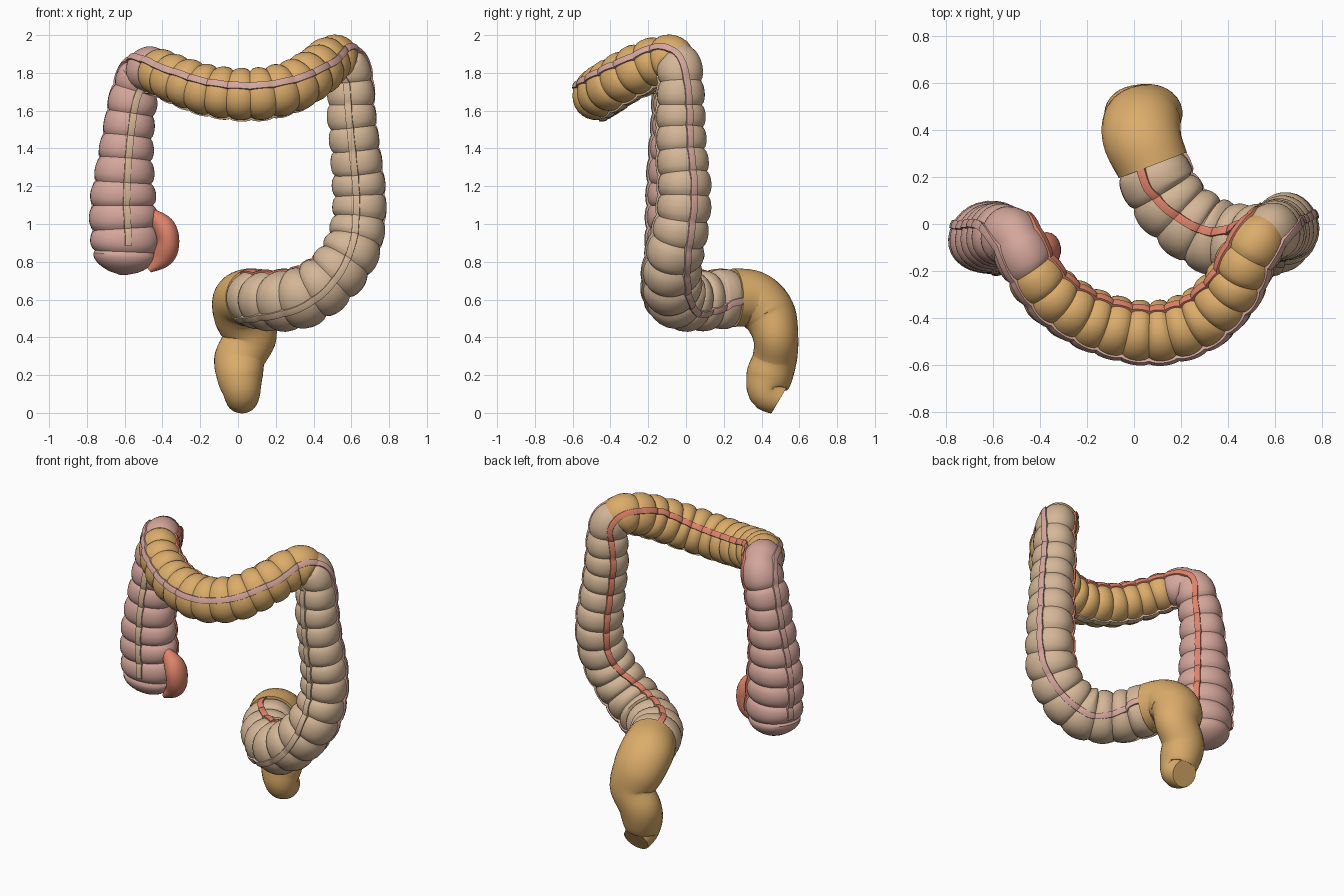
import bpy, bmesh, math
from mathutils import Vector, Quaternion

cube = bpy.data.objects.get("Cube")
if cube:
    bpy.data.objects.remove(cube)


def material(name, rgb):
    """Flat material from an sRGB colour."""
    col = [(c / 255) ** 2.2 for c in rgb] + [1]
    m = bpy.data.materials.new(name)
    m.use_nodes = True
    m.diffuse_color = col
    m.node_tree.nodes["Principled BSDF"].inputs["Base Color"].default_value = col
    return m


PINK = material("dusty pink", (212, 165, 154))
OCHRE = material("ochre", (219, 171, 106))
BEIGE = material("beige", (211, 181, 150))
RED = material("salmon red", (222, 130, 106))

# Centre line of each section: x, y, z, radius, optional sideways stretch
ascending = [(-.61, -.06, .73, .15, 1.15), (-.6, -.06, .9, .153, 1.18), (-.61, -.06, 1.1, .15, 1.18),
             (-.6, -.06, 1.3, .142, 1.08), (-.58, -.05, 1.5, .135), (-.55, -.05, 1.68, .128),
             (-.5, -.07, 1.8, .122)]
transverse = [(-.44, -.19, 1.81, .12), (-.33, -.32, 1.765, .127), (-.15, -.42, 1.705, .133),
              (.08, -.465, 1.685, .137), (.28, -.41, 1.725, .137), (.42, -.27, 1.81, .132),
              (.49, -.13, 1.87, .125)]
descending = [(.55, -.05, 1.86, .12), (.595, -.03, 1.77, .12), (.6, -.03, 1.6, .128),
              (.62, -.025, 1.4, .132), (.64, -.01, 1.2, .14), (.64, -.02, 1.02, .143),
              (.595, -.06, .85, .152), (.48, -.08, .7, .157), (.33, -.05, .61, .162),
              (.2, .04, .595, .158), (.115, .15, .6, .157)]
rectum = [(.08, .25, .61, .155), (.035, .36, .6, .15, 1.12), (.035, .44, .52, .142, 1.16),
          (.06, .475, .4, .12, 1.2), (.01, .47, .29, .118, 1.15), (.01, .44, .19, .122),
          (.02, .43, .11, .1), (.02, .495, .07, .083)]
appendix = [(-.47, -.1, 1.07, .02), (-.39, -.11, .98, .07, .8), (-.37, -.11, .9, .075, .8),
            (-.4, -.1, .82, .055), (-.47, -.1, .755, .015)]

# Direction of the red band at chosen path positions
band_side = {0: (.8, .6, 0), 5: (.8, .6, 0), 8: (.2, .8, .6), 12: (-.1, .75, .67), 14: (-.6, .7, .3),
             16: (-.8, .6, 0), 19: (-.8, .6, 0), 22: (-.1, .1, 1), 25: (-.4, -.1, 1),
             28: (0, 1, .5), 32: (0, 1, .3)}


def spline(points, u):
    """Catmull-Rom point (x, y, z, radius, stretch) at position u."""
    last = len(points) - 1
    i = min(int(u), last - 1)
    t = u - i
    a, b, c, d = [Vector(tuple(points[min(max(k, 0), last)]) + (1,) * (5 - len(points[min(max(k, 0), last)])))
                  for k in range(i - 1, i + 3)]
    return (b * 2 + (c - a) * t + (a * 2 - b * 5 + c * 4 - d) * t * t
            + (b * 3 - a - c * 3 + d) * t ** 3) / 2


def side_at(u):
    keys = sorted(band_side)
    for lo, hi in zip(keys, keys[1:]):
        if u <= hi:
            break
    return Vector(band_side[lo]).lerp(Vector(band_side[hi]), min((u - lo) / (hi - lo), 1))


def frame(points, u, side):
    """Centre, radius, stretch, tangent and normal at u."""
    p = spline(points, u)
    e = .02
    tangent = (spline(points, min(u + e, len(points) - 1)) - spline(points, max(u - e, 0))).to_3d().normalized()
    normal = (side - tangent * side.dot(tangent)).normalized()
    return p.to_3d(), p[3], p[4], tangent, normal


def even_steps(points, u0, u1, count):
    """Positions from u0 to u1 spaced evenly by length, with the length so far."""
    dense = [u0 + (u1 - u0) * i / 600 for i in range(601)]
    total, sums = 0, [0]
    for a, b in zip(dense, dense[1:]):
        total += (spline(points, b) - spline(points, a)).to_3d().length
        sums.append(total)
    out, j = [], 0
    for k in range(count + 1):
        while j < 600 and sums[j] < total * k / count:
            j += 1
        out.append((dense[j], sums[j]))
    return out


def loft(name, rings, mat, angle=35):
    """Skin closed rings into a capped smooth tube."""
    bm = bmesh.new()
    rows = [[bm.verts.new(v) for v in ring] for ring in rings]
    n = len(rows[0])
    for a, b in zip(rows, rows[1:]):
        for i in range(n):
            j = (i + 1) % n
            bm.faces.new((a[i], a[j], b[j], b[i]))
    bm.faces.new(rows[0][::-1])
    bm.faces.new(rows[-1])
    bmesh.ops.recalc_face_normals(bm, faces=bm.faces)
    mesh = bpy.data.meshes.new(name)
    bm.to_mesh(mesh)
    bm.free()
    mesh.materials.append(mat)
    ob = bpy.data.objects.new(name, mesh)
    bpy.context.collection.objects.link(ob)
    bpy.ops.object.select_all(action='DESELECT')
    ob.select_set(True)
    bpy.context.view_layer.objects.active = ob
    bpy.ops.object.shade_smooth_by_angle(angle=math.radians(angle))


def ring_at(fr, radius, lobes, sides=30):
    centre, _, stretch, tangent, normal = fr
    ring = []
    for k in range(sides):
        th = math.tau * k / sides
        off = Quaternion(tangent, th) @ normal * radius * (1 - lobes * math.cos(3 * th))
        off.x *= stretch
        ring.append(centre + off)
    return ring


def band_ring(fr, radius, turn):
    """Thin flat cross-section lying on the wall."""
    centre, _, stretch, tangent, normal = fr
    out = Quaternion(tangent, turn) @ normal
    across = tangent.cross(out)
    base = out * radius
    base.x *= stretch
    return [centre + base + across * w + out * h
            for w, h in ((-.019, -.012), (-.018, .005), (0, .008), (.018, .005), (.019, -.012))]


path = ascending + transverse + descending + rectum
bounds = [0, 7, 14, 25]
sections = [("ascending_colon", PINK, 10), ("transverse_colon", OCHRE, 13), ("descending_colon", BEIGE, 15)]
bands = [("red_band", RED, 0), ("pink_band", PINK, math.tau / 3), ("beige_band", BEIGE, -math.tau / 3)]

# Pouched sections with three lengthwise bands each
for s, (name, mat, pouches) in enumerate(sections):
    body, strips = [], [[], [], []]
    for k, (u, dist) in enumerate(even_steps(path, bounds[s], bounds[s + 1], pouches * 8)):
        fr = frame(path, u, side_at(u))
        bulge = abs(math.sin(math.pi * k / 8)) ** .6
        r = fr[1]
        dome = 1
        if s == 0 and dist < .15:  # rounded blind end
            dome = math.sqrt(max(1 - (1 - dist / .15) ** 2, .01))
        body.append(ring_at(fr, r * (.89 + .13 * bulge) * dome, .025))
        if s or dist > .14:
            for strip, band in zip(strips, bands):
                strip.append(band_ring(fr, r * (.935 + .07 * bulge), band[2]))
    loft(name, body, mat)
    for strip, (label, colour, _) in zip(strips, bands):
        loft(name + "_" + label, strip, colour)

# Smooth rectum with a flat cut end
rings = []
for u, _ in even_steps(path, 25, 32, 48):
    fr = frame(path, u, side_at(u))
    rings.append(ring_at(fr, fr[1], 0))
loft("rectum", rings, OCHRE)

# Small tapering appendix beside the blind end
rings = []
for u, _ in even_steps(appendix, 0, 4, 24):
    fr = frame(appendix, u, Vector((0, 1, 0)))
    rings.append(ring_at(fr, fr[1], 0, 18))
loft("appendix", rings, RED)
